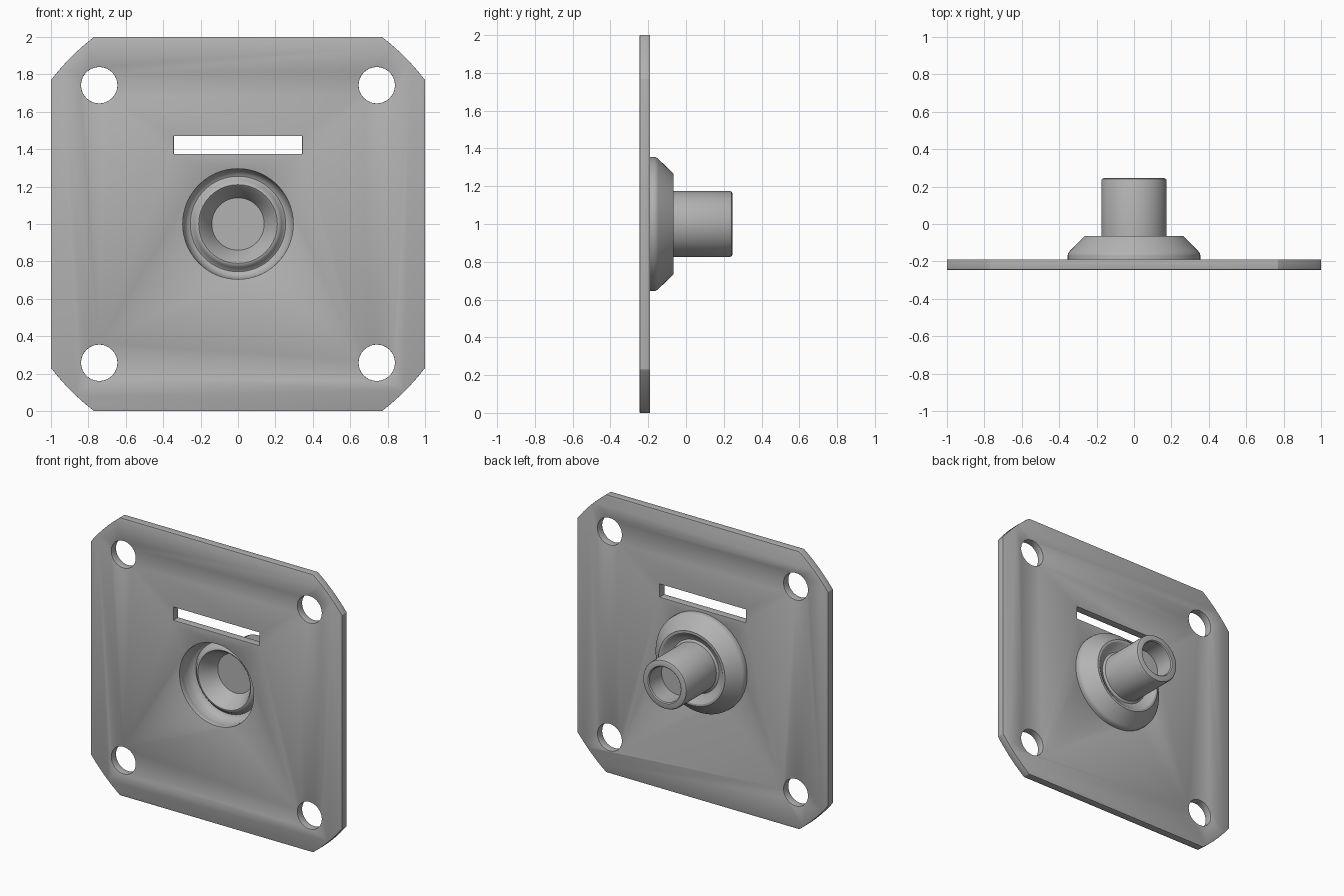
import bpy, bmesh, math
from mathutils import Matrix

if "Cube" in bpy.data.objects:
    bpy.data.objects.remove(bpy.data.objects["Cube"], do_unlink=True)

FRONT, BACK = -0.245, -0.19
CORNER_R = 1.262          # corners are trimmed by a circle about the centre

grey = bpy.data.materials.new("steel grey")
grey.use_nodes = True
colour = (0.45, 0.45, 0.45, 1)
grey.diffuse_color = colour
grey.node_tree.nodes["Principled BSDF"].inputs["Base Color"].default_value = colour


def add_object(name, bm):
    bmesh.ops.recalc_face_normals(bm, faces=bm.faces)
    mesh = bpy.data.meshes.new(name)
    bm.to_mesh(mesh)
    bm.free()
    mesh.materials.append(grey)
    obj = bpy.data.objects.new(name, mesh)
    bpy.context.collection.objects.link(obj)
    return obj


def prism(name, outline, y0, y1):
    """Extrude an x-z outline from y0 to y1."""
    bm = bmesh.new()
    face = bm.faces.new([bm.verts.new((x, y0, z)) for x, z in outline])
    side = bmesh.ops.extrude_face_region(bm, geom=[face])["geom"]
    verts = [v for v in side if isinstance(v, bmesh.types.BMVert)]
    bmesh.ops.translate(bm, verts=verts, vec=(0, y1 - y0, 0))
    return add_object(name, bm)


def circle(x, z, r, n):
    return [(x + r * math.cos(math.tau * i / n), z + r * math.sin(math.tau * i / n))
            for i in range(n)]


def smooth(obj, angle):
    bpy.ops.object.select_all(action="DESELECT")
    obj.select_set(True)
    bpy.context.view_layer.objects.active = obj
    bpy.ops.object.shade_smooth_by_angle(angle=math.radians(angle))


# Square plate with arc-trimmed corners
start = math.acos(1 / CORNER_R)
sweep = math.pi / 2 - 2 * start
outline = []
for corner in range(4):
    for i in range(9):
        a = corner * math.pi / 2 + start + sweep * i / 8
        outline.append((CORNER_R * math.cos(a), 1 + CORNER_R * math.sin(a)))
plate = prism("mounting_plate", outline, FRONT, BACK)

# Openings: four bolt holes, the slot and the cup mouth
openings = [("bolt_hole", circle(sx * 0.742, 1 + sz * 0.742, 0.097, 48))
            for sx in (-1, 1) for sz in (-1, 1)]
openings.append(("slot", [(-0.343, 1.375), (0.343, 1.375), (0.343, 1.47), (-0.343, 1.47)]))
openings.append(("cup_mouth", circle(0, 1, 0.295, 96)))
for name, shape in openings:
    cutter = prism(name + "_cutter", shape, FRONT - 0.1, BACK + 0.1)
    cutter.hide_render = True
    cutter.hide_set(True)
    cut = plate.modifiers.new(name, "BOOLEAN")
    cut.operation, cut.solver, cut.object = "DIFFERENCE", "EXACT", cutter

# Softened rims
bevel = plate.modifiers.new("rim", "BEVEL")
bevel.width, bevel.segments = 0.011, 2
bevel.limit_method, bevel.angle_limit = "ANGLE", math.radians(30)

# Bake the modifiers, then drop the cutters
bpy.context.view_layer.update()
baked = bpy.data.meshes.new_from_object(
    plate.evaluated_get(bpy.context.evaluated_depsgraph_get()))
plate.modifiers.clear()
plate.data = baked
for obj in [o for o in bpy.data.objects if o.name.split(".")[0].endswith("_cutter")]:
    bpy.data.objects.remove(obj, do_unlink=True)
smooth(plate, 25)

# Pressed cup with hollow stem: (radius, y), from bore floor round to front dish
profile = [
    (0, 0.1), (0.125, 0.1), (0.125, 0.238), (0.132, 0.245),
    (0.163, 0.245), (0.171, 0.241), (0.175, 0.233),
    (0.175, -0.095), (0.19, -0.105), (0.205, -0.1), (0.235, -0.075), (0.25, -0.065),
    (0.265, -0.065), (0.345, -0.147), (0.353, -0.158), (0.355, -0.17), (0.355, -0.2),
    (0.295, -0.2), (0.292, -0.165), (0.283, -0.14), (0.268, -0.122), (0.255, -0.116),
    (0.247, -0.12), (0.232, -0.142), (0.22, -0.153), (0.21, -0.155), (0.2, -0.147),
    (0.14, -0.03), (0, -0.03),
]
bm = bmesh.new()
points = [bm.verts.new((r, y, 1)) for r, y in profile]
edges = [bm.edges.new(pair) for pair in zip(points, points[1:])]
bmesh.ops.spin(bm, geom=points + edges, cent=(0, 0, 1), axis=(0, 1, 0),
               angle=math.tau, steps=96, use_merge=True)
bmesh.ops.remove_doubles(bm, verts=bm.verts, dist=0.0001)
smooth(add_object("cup_and_stem", bm), 32)
